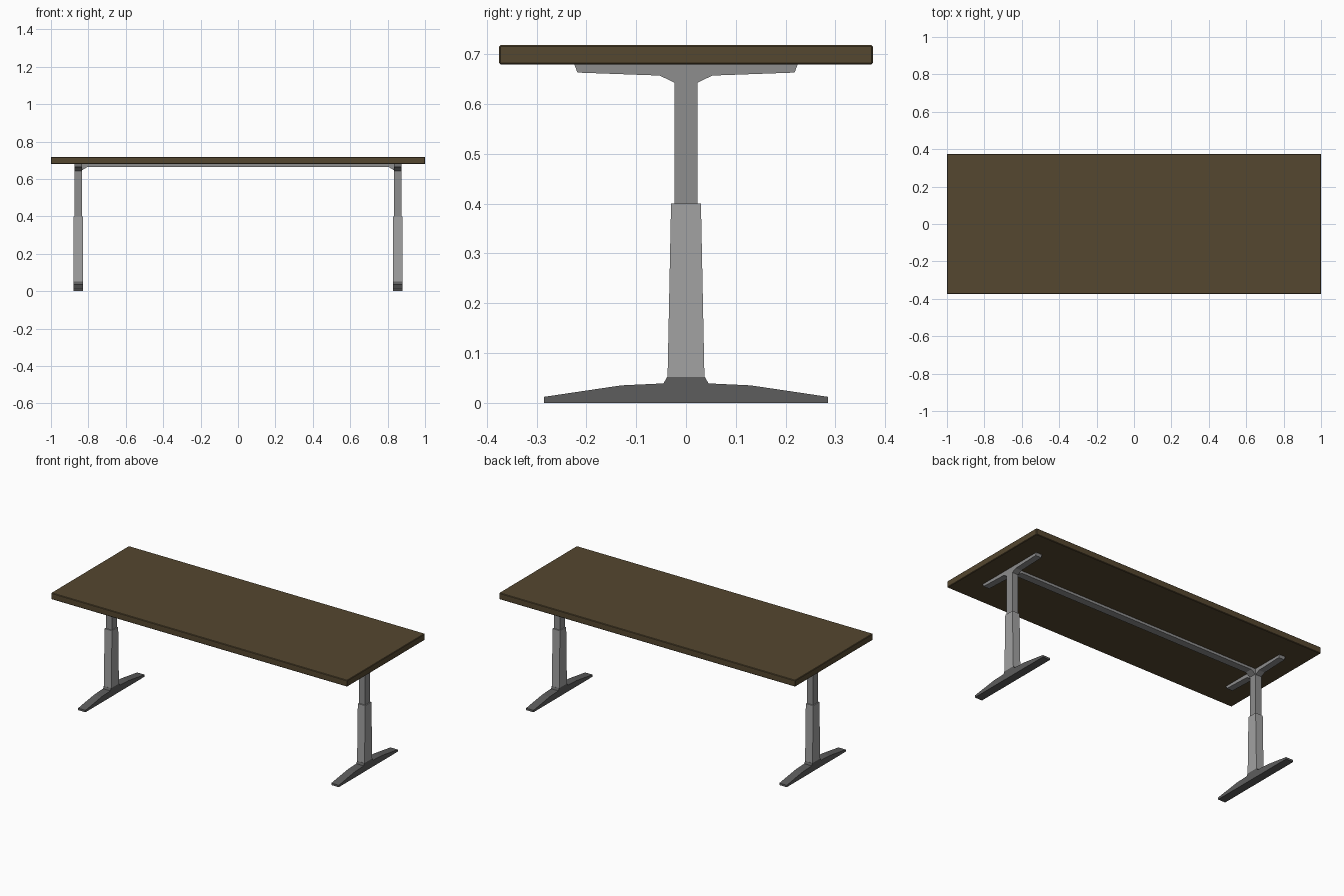
import bpy, bmesh

if "Cube" in bpy.data.objects:
    bpy.data.objects.remove(bpy.data.objects["Cube"])

LEG_X = 0.855


def material(name, rgb):
    m = bpy.data.materials.new(name)
    m.diffuse_color = (*rgb, 1)
    m.use_nodes = True
    m.node_tree.nodes["Principled BSDF"].inputs["Base Color"].default_value = m.diffuse_color
    return m


WOOD = material("dark_wood", (0.09, 0.063, 0.029))
DARK = material("dark_grey", (0.11, 0.11, 0.11))
MID = material("mid_grey", (0.27, 0.27, 0.27))
LIGHT = material("light_grey", (0.36, 0.36, 0.36))


def finish(bm, name, mat):
    bmesh.ops.recalc_face_normals(bm, faces=bm.faces)
    mesh = bpy.data.meshes.new(name)
    bm.to_mesh(mesh)
    bm.free()
    mesh.materials.append(mat)
    ob = bpy.data.objects.new(name, mesh)
    bpy.context.collection.objects.link(ob)
    return ob


def frustum(name, mat, center_x, bottom, top, z0, z1):
    """Four-sided block with separate (half x, half y) sizes below and above."""
    bm = bmesh.new()
    rings = []
    for (hx, hy), z in ((bottom, z0), (top, z1)):
        rings.append([bm.verts.new((center_x + sx * hx, sy * hy, z))
                      for sx, sy in ((-1, -1), (1, -1), (1, 1), (-1, 1))])
    for ring in rings:
        bm.faces.new(ring)
    for i in range(4):
        j = (i + 1) % 4
        bm.faces.new((rings[0][i], rings[0][j], rings[1][j], rings[1][i]))
    return finish(bm, name, mat)


def symmetric_extrusion(name, mat, half, width, axis, offset=0):
    """Mirror a half outline (distance, z) and extrude it to a width."""
    outline = half + [(-d, z) for d, z in reversed(half)]
    bm = bmesh.new()
    if axis == 'Y':      # outline runs along y, thickness along x
        verts = [bm.verts.new((offset - width / 2, d, z)) for d, z in outline]
        move = (width, 0, 0)
    else:                # outline runs along x, thickness along y
        verts = [bm.verts.new((d, -width / 2, z)) for d, z in outline]
        move = (0, width, 0)
    face = bm.faces.new(verts)
    ext = bmesh.ops.extrude_face_region(bm, geom=[face], use_keep_orig=True)
    bmesh.ops.translate(bm, vec=move,
                        verts=[g for g in ext["geom"] if isinstance(g, bmesh.types.BMVert)])
    return finish(bm, name, mat)


# Table top with slightly eased edges
top = frustum("table_top", WOOD, 0, (1.0, 0.375), (1.0, 0.375), 0.679, 0.718)
bevel = top.modifiers.new("eased_edges", 'BEVEL')
bevel.width = 0.003
bevel.segments = 1

for side, x in (("left", -LEG_X), ("right", LEG_X)):
    # Tapering foot with a raised collar
    symmetric_extrusion(side + "_foot", DARK,
                        [(0.285, 0), (0.285, 0.012), (0.13, 0.035),
                         (0.045, 0.039), (0.038, 0.052)], 0.05, 'Y', x)
    # Telescoping column
    frustum(side + "_lower_column", LIGHT, x, (0.025, 0.037), (0.025, 0.03), 0.052, 0.4)
    frustum(side + "_upper_column", MID, x, (0.02, 0.0235), (0.02, 0.0235), 0.4, 0.643)
    # Arms supporting the top
    symmetric_extrusion(side + "_support_arm", MID,
                        [(0.0235, 0.643), (0.053, 0.657), (0.218, 0.663), (0.224, 0.679)],
                        0.04, 'Y', x)

# Long beam between the legs, gusseted at both ends
symmetric_extrusion("cross_beam", MID,
                    [(0.805, 0.664), (0.836, 0.645), (0.836, 0.679)], 0.045, 'X')
